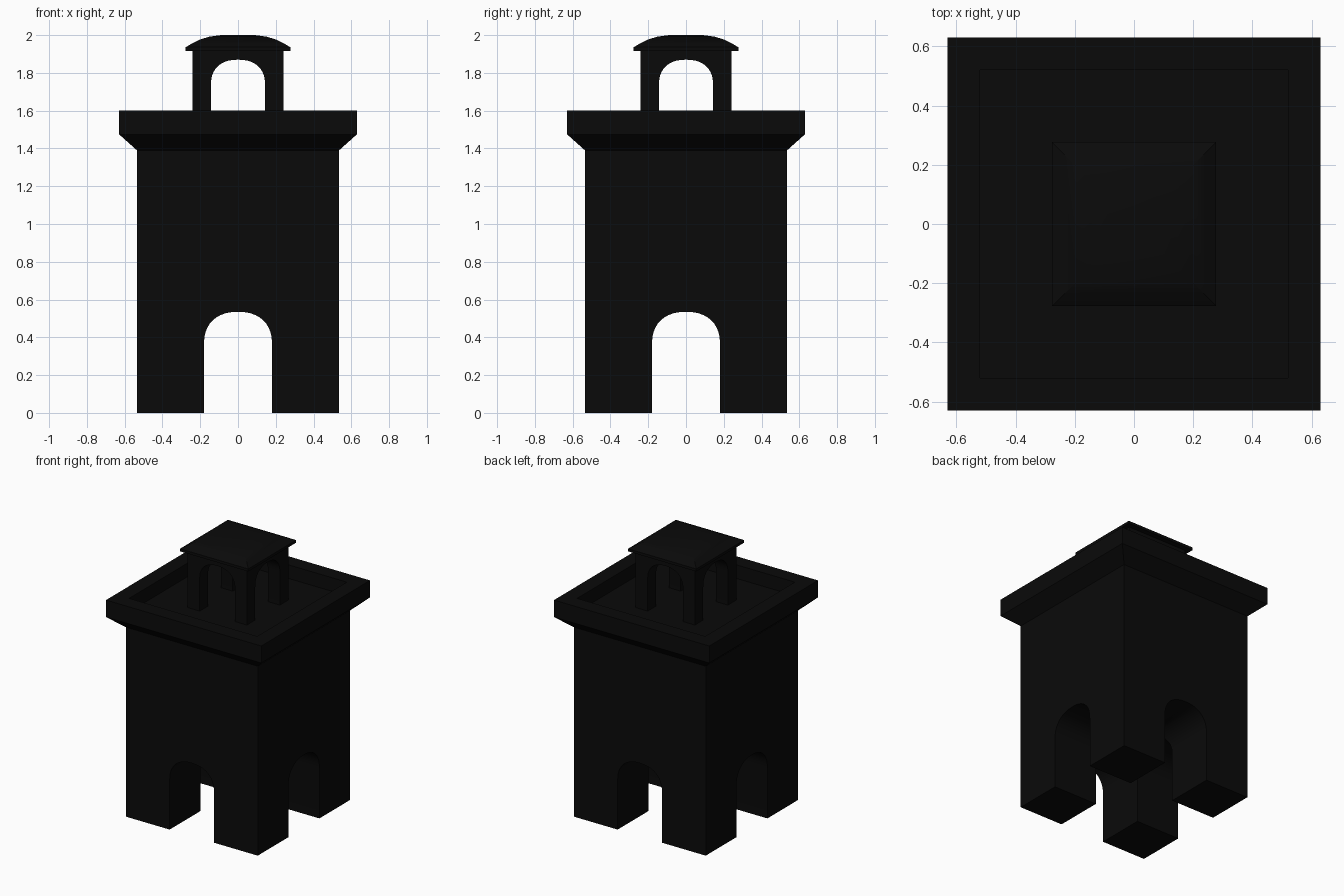
import bpy, bmesh, math

if "Cube" in bpy.data.objects:
    bpy.data.objects.remove(bpy.data.objects["Cube"])

black = bpy.data.materials.new("black_stone")
black.diffuse_color = (0.003, 0.003, 0.003, 1)
black.use_nodes = True
black.node_tree.nodes["Principled BSDF"].inputs["Base Color"].default_value = black.diffuse_color


def finish(bm, name):
    bmesh.ops.recalc_face_normals(bm, faces=bm.faces)
    mesh = bpy.data.meshes.new(name)
    bm.to_mesh(mesh)
    bm.free()
    obj = bpy.data.objects.new(name, mesh)
    bpy.context.collection.objects.link(obj)
    obj.data.materials.append(black)
    return obj


def square_loft(name, profile):
    """Stack of square rings given as (half width, z), capped at both ends."""
    bm = bmesh.new()
    rings = [[bm.verts.new((sx * h, sy * h, z))
              for sx, sy in ((-1, -1), (1, -1), (1, 1), (-1, 1))]
             for h, z in profile]
    for a, b in zip(rings, rings[1:]):
        for i in range(4):
            j = (i + 1) % 4
            bm.faces.new((a[i], a[j], b[j], b[i]))
    bm.faces.new(rings[0][::-1])
    bm.faces.new(rings[-1])
    return finish(bm, name)


def arch_cutter(name, half, bottom, spring, top, along_x):
    """Long tunnel with a slightly squared round arch."""
    n, power = 20, 2 / 2.3
    pts = [(-half, bottom), (half, bottom)]
    for i in range(n + 1):
        a = math.pi * i / n
        c, s = math.cos(a), max(math.sin(a), 0)
        pts.append((math.copysign(half * abs(c) ** power, c),
                    spring + (top - spring) * s ** power))
    bm = bmesh.new()
    face = bm.faces.new([bm.verts.new((-1, u, z) if along_x else (u, -1, z))
                         for u, z in pts])
    out = bmesh.ops.extrude_face_region(bm, geom=[face])
    moved = [v for v in out["geom"] if isinstance(v, bmesh.types.BMVert)]
    bmesh.ops.translate(bm, verts=moved, vec=(2, 0, 0) if along_x else (0, 2, 0))
    return finish(bm, name)


def cut_arches(obj, *arch):
    """Cut crossing arched passages along x and y."""
    for along_x in (False, True):
        cutter = arch_cutter("arch_cutter", *arch, along_x)
        cutter.hide_render = True
        mod = obj.modifiers.new("arch", 'BOOLEAN')
        mod.operation, mod.solver, mod.object = 'DIFFERENCE', 'EXACT', cutter
        bpy.context.view_layer.objects.active = obj
        bpy.ops.object.modifier_apply(modifier=mod.name)
        bpy.data.objects.remove(cutter)


# Tower with flared cornice and sunken roof terrace
tower = square_loft("tower", [(0.535, 0), (0.535, 1.39), (0.63, 1.475),
                              (0.63, 1.6), (0.52, 1.6), (0.52, 1.5)])
cut_arches(tower, 0.18, -0.2, 0.365, 0.535)

# Open cupola on four corner piers
cupola = square_loft("cupola_piers", [(0.24, 1.49), (0.24, 1.93)])
cut_arches(cupola, 0.143, 1.3, 1.74, 1.87)

# Cupola roof with thin eaves and curved hips
roof = square_loft("cupola_roof", [(0.277, 1.917), (0.277, 1.936), (0.24, 1.958),
                                   (0.2, 1.977), (0.15, 1.992), (0.09, 2.0)])

for obj in (tower, cupola, roof):
    bpy.ops.object.select_all(action='DESELECT')
    obj.select_set(True)
    bpy.context.view_layer.objects.active = obj
    bpy.ops.object.shade_smooth_by_angle(angle=math.radians(25))
